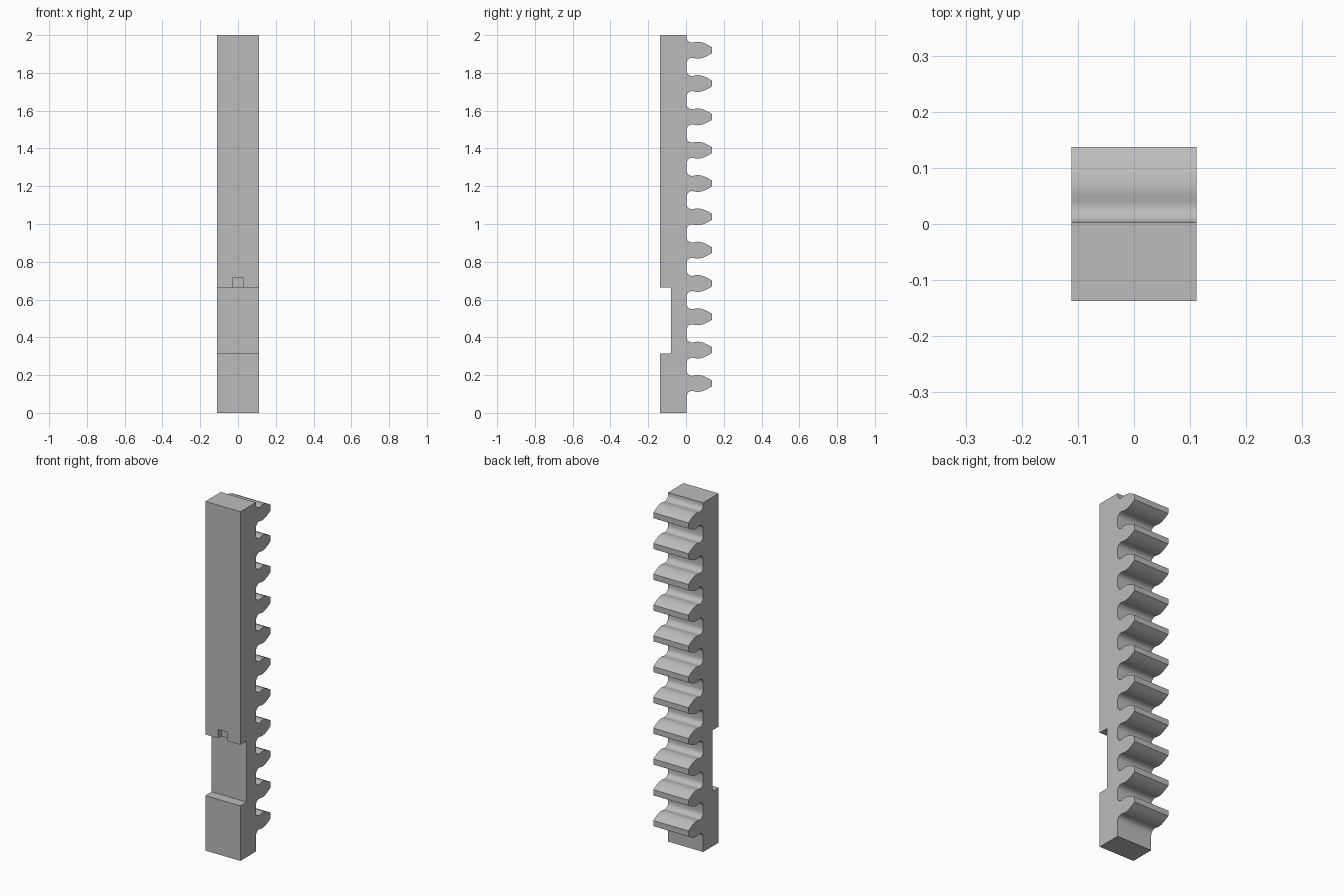
import bpy
import bmesh
from math import cos, sin, pi, radians

cube = bpy.data.objects.get("Cube")
if cube:
    bpy.data.objects.remove(cube, do_unlink=True)

HALF_W, FRONT, ROOT, TIP = 0.111, -0.137, 0.003, 0.137
TEETH, FIRST, PITCH = 11, 0.156, 0.1764
NOTCH_LOW, NOTCH_HIGH, NOTCH_Y = 0.315, 0.665, -0.08

grey = bpy.data.materials.new("plain grey")
grey.use_nodes = True
colour = (0.5, 0.5, 0.5, 1)
grey.diffuse_color = colour
grey.node_tree.nodes["Principled BSDF"].inputs["Base Color"].default_value = colour


def extrude_profile(name, points, half_width):
    """Extrude a (y, z) outline across x."""
    bm = bmesh.new()
    face = bm.faces.new([bm.verts.new((-half_width, y, z)) for y, z in points])
    new = bmesh.ops.extrude_face_region(bm, geom=[face])["geom"]
    moved = [v for v in new if isinstance(v, bmesh.types.BMVert)]
    bmesh.ops.translate(bm, verts=moved, vec=(2 * half_width, 0, 0))
    bmesh.ops.recalc_face_normals(bm, faces=bm.faces[:])
    mesh = bpy.data.meshes.new(name)
    bm.to_mesh(mesh)
    bm.free()
    mesh.materials.append(grey)
    obj = bpy.data.objects.new(name, mesh)
    bpy.context.collection.objects.link(obj)
    return obj


# Half of one tooth as (y, half thickness): root fillet, neck, bulge, tapering tip
R = 0.03
flank = [(ROOT + R * (1 - cos(a)), 0.04 + R * (1 - sin(a)))
         for a in (pi / 2 * i / 6 for i in range(7))]
flank += [(0.042, 0.0412), (0.051, 0.0435), (0.06, 0.0445), (0.07, 0.0442),
          (0.082, 0.042), (0.095, 0.0378), (0.109, 0.0315), (0.123, 0.0242),
          (TIP, 0.016)]

# Bar outline with the front notch, then the teeth down the back
outline = [(ROOT, 0), (FRONT, 0), (FRONT, NOTCH_LOW), (NOTCH_Y, NOTCH_LOW),
           (NOTCH_Y, NOTCH_HIGH), (FRONT, NOTCH_HIGH), (FRONT, 2), (ROOT, 2)]
for i in reversed(range(TEETH)):
    z = FIRST + i * PITCH
    outline += [(y, z + h) for y, h in flank]
    outline += [(y, z - h) for y, h in reversed(flank)]
rack = extrude_profile("toothed_rack", outline, HALF_W)

# Small slot above the notch
slot = extrude_profile("slot_cutter", [(FRONT - 0.05, 0.64), (FRONT + 0.03, 0.64),
                                       (FRONT + 0.03, 0.715), (FRONT - 0.05, 0.715)], 0.03)
slot.hide_render = True
cut = rack.modifiers.new("slot", 'BOOLEAN')
cut.operation, cut.solver, cut.object = 'DIFFERENCE', 'EXACT', slot
bpy.context.view_layer.objects.active = rack
rack.select_set(True)
bpy.ops.object.modifier_apply(modifier=cut.name)
bpy.data.objects.remove(slot, do_unlink=True)

bpy.ops.object.shade_smooth_by_angle(angle=radians(30))
